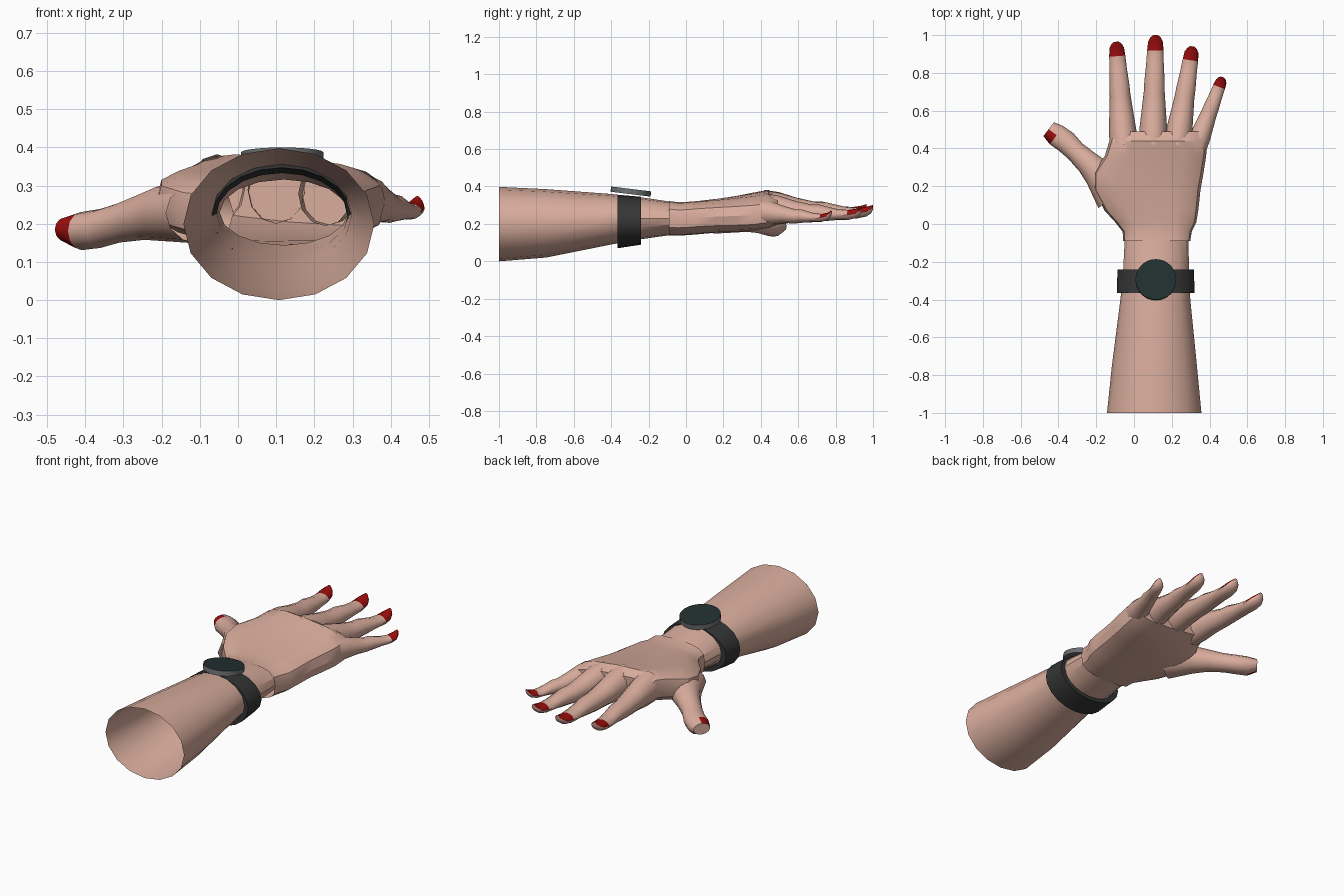
import bpy, bmesh, math
from mathutils import Vector

if "Cube" in bpy.data.objects:
    bpy.data.objects.remove(bpy.data.objects["Cube"])


def material(name, rgb):
    m = bpy.data.materials.new(name)
    m.diffuse_color = (*rgb, 1)
    m.use_nodes = True
    m.node_tree.nodes["Principled BSDF"].inputs["Base Color"].default_value = m.diffuse_color
    return m


SKIN = material("skin", (0.70, 0.42, 0.34))
RED = material("nail_red", (0.33, 0.004, 0.004))
BAND = material("band_charcoal", (0.035, 0.036, 0.037))
CASE = material("case_grey", (0.15, 0.16, 0.165))
DIAL = material("dial_dark_teal", (0.016, 0.030, 0.031))


def finish(name, bm, mats, rule=None, angle=30):
    """Turn a bmesh into an object; rule(face) picks the material index."""
    bmesh.ops.recalc_face_normals(bm, faces=bm.faces[:])
    bm.normal_update()
    if rule:
        for f in bm.faces:
            f.material_index = rule(f)
    me = bpy.data.meshes.new(name)
    bm.to_mesh(me)
    bm.free()
    for m in mats:
        me.materials.append(m)
    ob = bpy.data.objects.new(name, me)
    bpy.context.collection.objects.link(ob)
    bpy.ops.object.select_all(action='DESELECT')
    ob.select_set(True)
    bpy.context.view_layer.objects.active = ob
    bpy.ops.object.shade_smooth_by_angle(angle=math.radians(angle))
    return ob


def loft(stations, sides=12, power=1.0, side=None, cap_end=False, wrap=False):
    """Skin rings given as (x, y, z, half width, half height, tilt)."""
    bm = bmesh.new()
    rings = []
    pts = [Vector(s[:3]) for s in stations]
    for i, s in enumerate(stations):
        d = pts[min(i + 1, len(pts) - 1)] - pts[max(i - 1, 0)]
        across = Vector(side) if side else Vector((d.y, -d.x, 0)).normalized()
        tilt = s[5] if len(s) > 5 else 0
        ring = []
        for k in range(sides):
            a = 2 * math.pi * k / sides
            c, n = math.cos(a), math.sin(a)
            u = math.copysign(abs(c) ** power, c) * s[3]
            w = math.copysign(abs(n) ** power, n) * s[4] - tilt * u
            ring.append(bm.verts.new(pts[i] + across * u + Vector((0, 0, w))))
        rings.append(ring)
    pairs = list(zip(rings, rings[1:]))
    if wrap:
        pairs.append((rings[-1], rings[0]))
    for a, b in pairs:
        for k in range(sides):
            j = (k + 1) % sides
            bm.faces.new((a[k], a[j], b[j], b[k]))
    if cap_end:
        bm.faces.new(rings[-1])
    return bm


X = (1, 0, 0)

# Forearm: open tapering tube
finish("forearm", loft([
    (0.107, -1.00, 0.199, 0.250, 0.199),
    (0.108, -0.75, 0.203, 0.225, 0.183),
    (0.113, -0.40, 0.225, 0.185, 0.135),
    (0.117, -0.24, 0.230, 0.174, 0.112),
    (0.120, -0.06, 0.230, 0.168, 0.086)], sides=16, side=X), [SKIN])

# Palm: rows of y, left x, right x, top z, bottom z, tilt
palm_rows = [
    (-0.09, -0.058, 0.298, 0.322, 0.138, 0),
    (-0.04, -0.060, 0.306, 0.316, 0.138, 0),
    (0.01, -0.100, 0.330, 0.318, 0.140, 0),
    (0.07, -0.155, 0.340, 0.323, 0.145, 0),
    (0.18, -0.215, 0.352, 0.336, 0.155, 0.02),
    (0.27, -0.215, 0.368, 0.348, 0.160, 0.04),
    (0.36, -0.155, 0.382, 0.362, 0.170, 0.07),
    (0.44, -0.130, 0.388, 0.374, 0.186, 0.09),
    (0.49, -0.120, 0.385, 0.345, 0.205, 0.09)]
finish("palm", loft([((l + r) / 2, y, (t + b) / 2, (r - l) / 2, (t - b) / 2, k)
                     for y, l, r, t, b, k in palm_rows],
                    sides=16, power=0.65, side=X, cap_end=True), [SKIN])

# Fingers share one profile: fraction along, width, top z, bottom z
profile = [
    (0.00, 1.00, 0.378, 0.200), (0.14, 0.98, 0.366, 0.203),
    (0.31, 0.86, 0.337, 0.215), (0.48, 0.74, 0.316, 0.216),
    (0.57, 0.72, 0.315, 0.220), (0.74, 0.62, 0.292, 0.229),
    (0.86, 0.58, 0.286, 0.230), (0.94, 0.52, 0.292, 0.240),
    (0.98, 0.36, 0.298, 0.256), (1.00, 0.16, 0.302, 0.276)]
# name, base x y, tip x y, base half width, height scale, z shift
fingers = [
    ("index_finger", -0.055, 0.42, -0.094, 0.965, 0.074, 1.0, 0.004),
    ("middle_finger", 0.100, 0.42, 0.115, 1.000, 0.075, 1.0, 0.000),
    ("ring_finger", 0.228, 0.42, 0.310, 0.940, 0.071, 0.95, -0.010),
    ("little_finger", 0.330, 0.41, 0.470, 0.777, 0.057, 0.75, -0.026)]
for name, bx, by, tx, ty, hw, hs, dz in fingers:
    rows = [(bx + (tx - bx) * t, by + (ty - by) * t, (top + bot) / 2 + dz,
             hw * w, hs * (top - bot) / 2) for t, w, top, bot in profile]
    nail_y = by + (ty - by) * 0.86

    def nail(f, nail_y=nail_y):
        return int(f.calc_center_median().y > nail_y and f.normal.z > 0.2)

    finish(name, loft(rows, cap_end=True), [SKIN, RED], nail, 40)


# Thumb: nail faces away from the fingers
def thumb_nail(f):
    c = f.calc_center_median()
    return int(c.y - c.x > 0.84 and (f.normal.x + f.normal.y) < -0.25)


finish("thumb", loft([
    (-0.100, 0.150, 0.228, 0.110, 0.080),
    (-0.185, 0.265, 0.230, 0.082, 0.076),
    (-0.245, 0.325, 0.220, 0.064, 0.062),
    (-0.310, 0.385, 0.203, 0.055, 0.052),
    (-0.360, 0.435, 0.188, 0.060, 0.051),
    (-0.410, 0.470, 0.181, 0.060, 0.050),
    (-0.452, 0.502, 0.185, 0.046, 0.032)], cap_end=True),
    [SKIN, RED], thumb_nail, 40)

# Watch band: closed ring with thickness
finish("watch_band", loft([
    (0.115, -0.365, 0.213, 0.205, 0.143),
    (0.115, -0.240, 0.217, 0.203, 0.128),
    (0.115, -0.240, 0.221, 0.172, 0.112),
    (0.115, -0.365, 0.221, 0.182, 0.126)], sides=20, side=X, wrap=True), [BAND])

# Watch case: tilted disc with a dark dial on top
bm = bmesh.new()
bmesh.ops.create_cone(bm, cap_ends=True, segments=32, radius1=0.108,
                      radius2=0.108, depth=0.028)
case = finish("watch_case", bm, [CASE, DIAL], lambda f: int(f.normal.z > 0.9))
case.location = (0.116, -0.295, 0.373)
case.rotation_euler.x = math.radians(-7)
